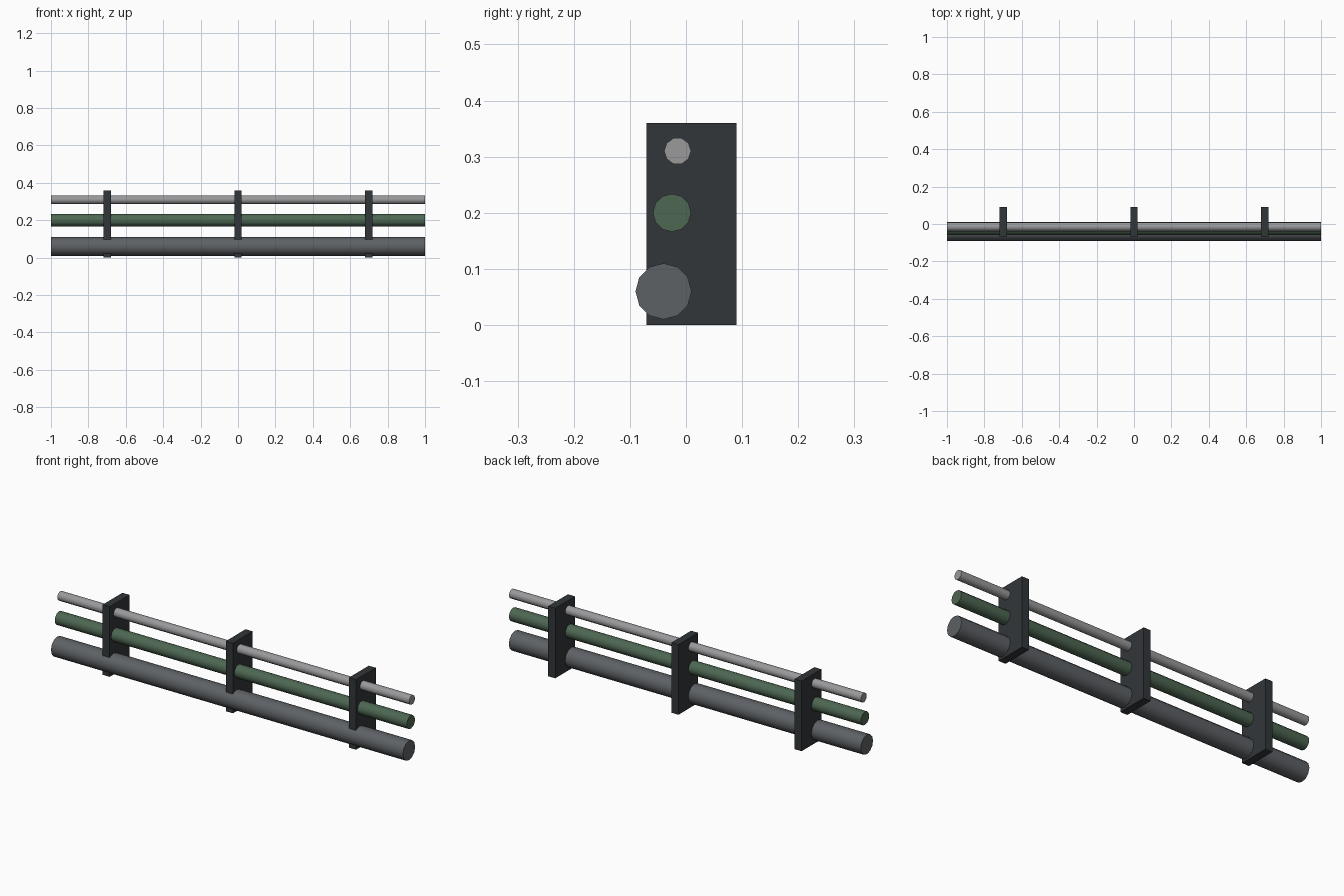
import bpy
from math import pi, radians

if "Cube" in bpy.data.objects:
    bpy.data.objects.remove(bpy.data.objects["Cube"])


def material(name, rgb):
    m = bpy.data.materials.new(name)
    m.diffuse_color = (*rgb, 1)
    m.use_nodes = True
    m.node_tree.nodes["Principled BSDF"].inputs["Base Color"].default_value = m.diffuse_color
    return m


def pipe(name, y, z, radius, sides, mat):
    # straight pipe lying along x, full length of the model
    bpy.ops.mesh.primitive_cylinder_add(vertices=sides, radius=radius, depth=2,
                                        location=(0, y, z), rotation=(0, pi / 2, 0))
    ob = bpy.context.object
    ob.name = name
    bpy.ops.object.transform_apply(location=False, rotation=True, scale=False)
    bpy.ops.object.shade_smooth_by_angle(angle=radians(40))
    ob.data.materials.append(mat)


def bracket(name, x, mat):
    # upright plate that the pipes pass through
    bpy.ops.mesh.primitive_cube_add(size=1, location=(x, 0.01, 0.18))
    ob = bpy.context.object
    ob.name = name
    ob.scale = (0.04, 0.16, 0.36)
    bpy.ops.object.transform_apply(location=False, rotation=False, scale=True)
    ob.data.materials.append(mat)


# three pipes, largest at the bottom
pipe("large_pipe", -0.04, 0.06, 0.05, 12, material("grey_metal", (0.11, 0.12, 0.13)))
pipe("green_pipe", -0.025, 0.20, 0.034, 12, material("green_paint", (0.075, 0.135, 0.085)))
pipe("small_pipe", -0.015, 0.31, 0.024, 10, material("light_metal", (0.32, 0.32, 0.33)))

# three evenly spaced brackets
dark = material("dark_metal", (0.032, 0.037, 0.041))
for label, x in (("left", -0.7), ("middle", 0), ("right", 0.7)):
    bracket(label + "_bracket", x, dark)
